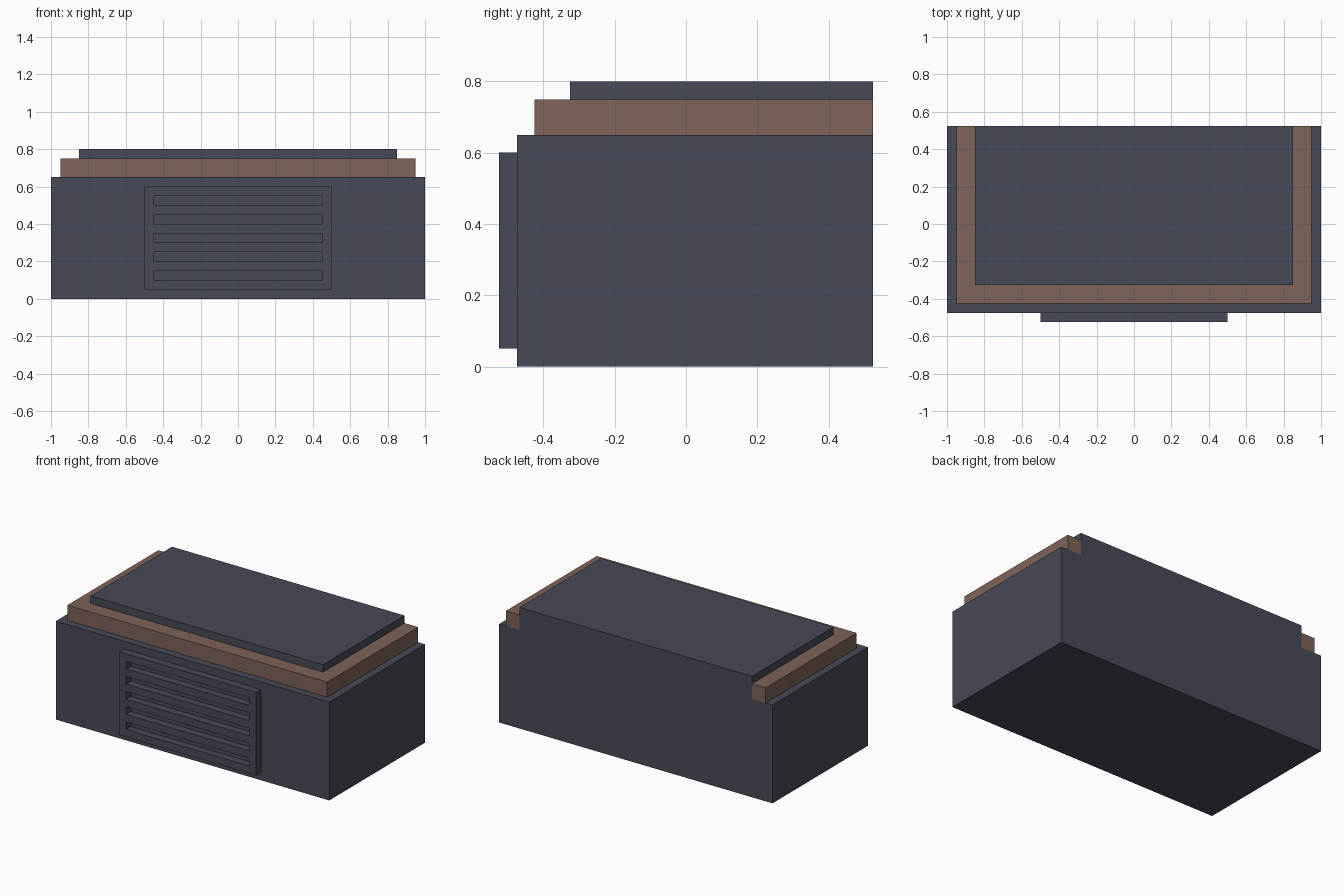
import bpy
import bmesh

if "Cube" in bpy.data.objects:
    bpy.data.objects.remove(bpy.data.objects["Cube"])


def material(name, rgb):
    m = bpy.data.materials.new(name)
    m.diffuse_color = (*rgb, 1.0)
    m.use_nodes = True
    m.node_tree.nodes["Principled BSDF"].inputs["Base Color"].default_value = m.diffuse_color
    return m


SLATE = material("slate_grey", (0.063, 0.070, 0.095))
BROWN = material("warm_brown", (0.209, 0.125, 0.098))


def finish(bm, name, mat):
    bmesh.ops.recalc_face_normals(bm, faces=bm.faces)
    mesh = bpy.data.meshes.new(name)
    bm.to_mesh(mesh)
    bm.free()
    mesh.materials.append(mat)
    obj = bpy.data.objects.new(name, mesh)
    bpy.context.collection.objects.link(obj)
    return obj


def extrude(bm, vec):
    """Thicken every face of a flat sheet into a solid."""
    res = bmesh.ops.extrude_face_region(bm, geom=bm.faces[:], use_keep_orig=True)
    verts = [g for g in res["geom"] if isinstance(g, bmesh.types.BMVert)]
    bmesh.ops.translate(bm, vec=vec, verts=verts)


def prism(name, outline, z0, z1, mat):
    bm = bmesh.new()
    bm.faces.new([bm.verts.new((x, y, z0)) for x, y in outline])
    extrude(bm, (0, 0, z1 - z0))
    return finish(bm, name, mat)


def rect(half, y0, y1):
    return [(-half, y0), (half, y0), (half, y1), (-half, y1)]


BACK = 0.525

# Main cabinet and raised top slab, flush at the back
prism("cabinet", rect(1.0, -0.475, BACK), 0, 0.65, SLATE)
prism("top_slab", rect(0.85, -0.325, BACK), 0.65, 0.80, SLATE)

# U-shaped trim around the front and sides of the slab
trim = [(-0.95, BACK), (-0.95, -0.425), (0.95, -0.425), (0.95, BACK),
        (0.85, BACK), (0.85, -0.325), (-0.85, -0.325), (-0.85, BACK)]
prism("top_trim", trim, 0.65, 0.75, BROWN)

# Vent grille: a sheet of cells with five slots left open
xs = [-0.5, -0.45, 0.45, 0.5]
zs = [0.05 * i for i in range(1, 13)]
bm = bmesh.new()
grid = [[bm.verts.new((x, -0.475, z)) for x in xs] for z in zs]
for r in range(len(zs) - 1):
    for c in range(3):
        if c == 1 and r % 2 == 1:
            continue
        bm.faces.new((grid[r][c], grid[r][c + 1], grid[r + 1][c + 1], grid[r + 1][c]))
extrude(bm, (0, -0.05, 0))
finish(bm, "vent_grille", SLATE)
